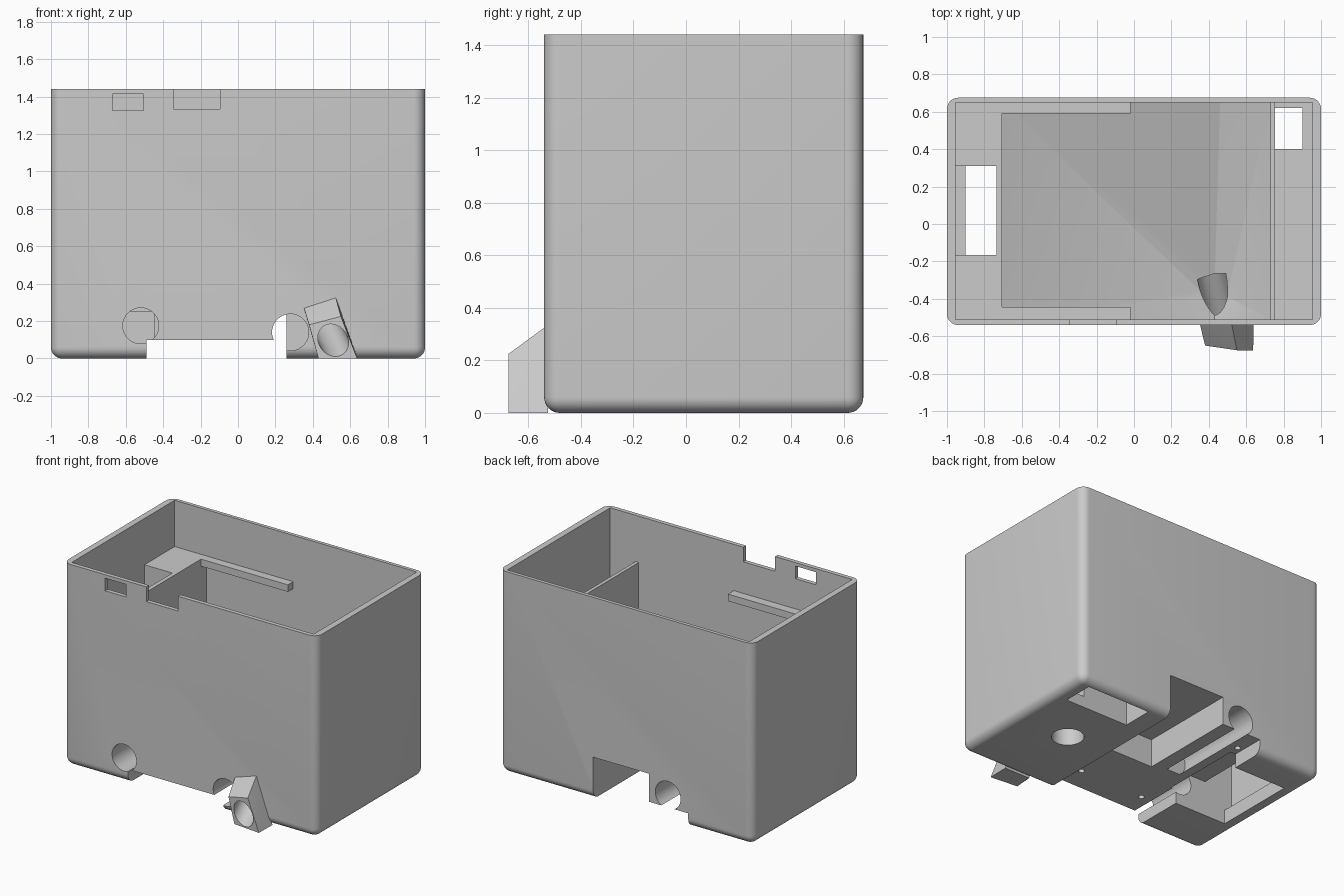
import bpy, bmesh
from mathutils import Vector

if "Cube" in bpy.data.objects:
    bpy.data.objects.remove(bpy.data.objects["Cube"], do_unlink=True)

grey = bpy.data.materials.new("light_grey")
grey.use_nodes = True
colour = (0.6, 0.6, 0.6, 1)
grey.diffuse_color = colour
grey.node_tree.nodes["Principled BSDF"].inputs["Base Color"].default_value = colour


def finish(name, bm):
    bmesh.ops.recalc_face_normals(bm, faces=bm.faces)
    mesh = bpy.data.meshes.new(name)
    bm.to_mesh(mesh)
    bm.free()
    obj = bpy.data.objects.new(name, mesh)
    bpy.context.collection.objects.link(obj)
    mesh.materials.append(grey)
    return obj


def hull(name, points):
    bm = bmesh.new()
    for p in points:
        bm.verts.new(p)
    bmesh.ops.convex_hull(bm, input=bm.verts)
    return finish(name, bm)


def box(name, xs, ys, zs, radius=0):
    bm = bmesh.new()
    bmesh.ops.create_cube(bm, size=1)
    for v in bm.verts:
        v.co = [lim[int(c > 0)] for lim, c in zip((xs, ys, zs), v.co)]
    if radius:
        # round everything except the open top rim
        edges = [e for e in bm.edges if min(v.co.z for v in e.verts) < zs[1]]
        bmesh.ops.bevel(bm, geom=edges, offset=radius, segments=8,
                        profile=0.5, affect='EDGES')
    return finish(name, bm)


def rod(name, start, end, radius):
    a, b = Vector(start), Vector(end)
    bm = bmesh.new()
    bmesh.ops.create_cone(bm, cap_ends=True, segments=40, radius1=radius,
                          radius2=radius, depth=(b - a).length)
    obj = finish(name, bm)
    turn = (b - a).to_track_quat('Z', 'Y').to_matrix().to_4x4()
    turn.translation = (a + b) / 2
    obj.data.transform(turn)
    return obj


def cut(target, cutter, keep=False):
    mod = target.modifiers.new("cut", 'BOOLEAN')
    mod.operation = 'DIFFERENCE'
    mod.solver = 'EXACT'
    mod.object = cutter
    bpy.context.view_layer.objects.active = target
    bpy.ops.object.modifier_apply(modifier=mod.name)
    if not keep:
        bpy.data.objects.remove(cutter, do_unlink=True)


# Main body with rounded sides and bottom
SHELF = 1.11
IN_Y = (-0.51, 0.65)
body = box("body", (-1, 1), (-0.54, 0.675), (0, 1.44), 0.06)

# Open tray above the shelf, then the hopper with a sloping floor
cut(body, box("tray", (-0.955, 0.955), IN_Y, (SHELF, 1.6)))
left, right, front, back = -0.705, 0.73, *IN_Y
cut(body, hull("hopper", [(x, y, 1.3) for x in (left, right) for y in IN_Y] + [
    (left, front, 0.62), (left, back, 0.72), (right, front, 0.42),
    (right, back, 0.56), (0.46, back, 0.46), (0.43, -0.35, 0.25),
    (0.43, front, 0.27)]))

# Shafts either side of the hopper, and the pockets they open into
boxes = [
    ((0.755, 0.955), IN_Y, (0.08, 1.2)),
    ((0.755, 0.9), (0.435, 0.62), (-0.1, 0.2)),
    ((0.4, 0.9), (0.4, 0.62), (-0.1, 0.25)),
    ((-0.955, -0.735), (-0.165, 0.31), (0.1, 1.2)),
    ((-0.9, -0.45), (-0.165, 0.43), (-0.1, 0.25)),
    # underside channel and motor bay
    ((-0.49, 0.26), (-0.8, 0.8), (-0.1, 0.1)),
    ((-0.18, 0.26), (-0.04, 0.8), (-0.1, 0.3)),
    # front window and rim notch
    ((-0.67, -0.505), (-0.6, -0.48), (1.325, 1.415)),
    ((-0.345, -0.095), (-0.6, -0.48), (1.335, 1.6)),
]
for dims in boxes:
    cut(body, box("cutter", *dims))

# Round bores in the front, back and underside
rods = [
    ((-0.52, -0.7, 0.175), (-0.52, -0.15, 0.175), 0.096),
    ((0.28, -0.7, 0.14), (0.28, 0.02, 0.14), 0.098),
    ((-0.33, 0, 0.185), (-0.33, 0.8, 0.185), 0.1),
    ((0.59, 0.04, -0.1), (0.59, 0.04, 0.2), 0.105),
]
rods += [((x, y, 0.05), (x, y, 0.16), 0.02)
         for x, y in ((0.13, -0.37), (-0.38, -0.38), (-0.45, 0.5))]
for dims in rods:
    cut(body, rod("cutter", *dims))

# Tilted spout on the front, bored through to the hopper
spout = hull("spout", [
    (0.35, -0.525, 0.28), (0.52, -0.525, 0.335), (0.64, -0.525, 0),
    (0.44, -0.525, 0), (0.38, -0.65, 0.18), (0.55, -0.675, 0.225),
    (0.637, -0.675, 0), (0.43, -0.655, 0)])
bore = rod("bore", (0.415, -0.28, 0.29), (0.53, -0.75, 0.055), 0.078)
cut(body, bore, keep=True)
cut(spout, bore)

# Thin support ledges along the front and back walls
ledges = [box(name, (-0.72, -0.02), ys, (1.06, SHELF))
          for name, ys in (("front_ledge", (-0.52, -0.445)),
                           ("back_ledge", (0.59, 0.66)))]

# Smooth the rounded surfaces, keep the edges crisp
bpy.ops.object.select_all(action='DESELECT')
for obj in (body, spout):
    obj.select_set(True)
bpy.context.view_layer.objects.active = body
bpy.ops.object.shade_smooth_by_angle(angle=0.5)
